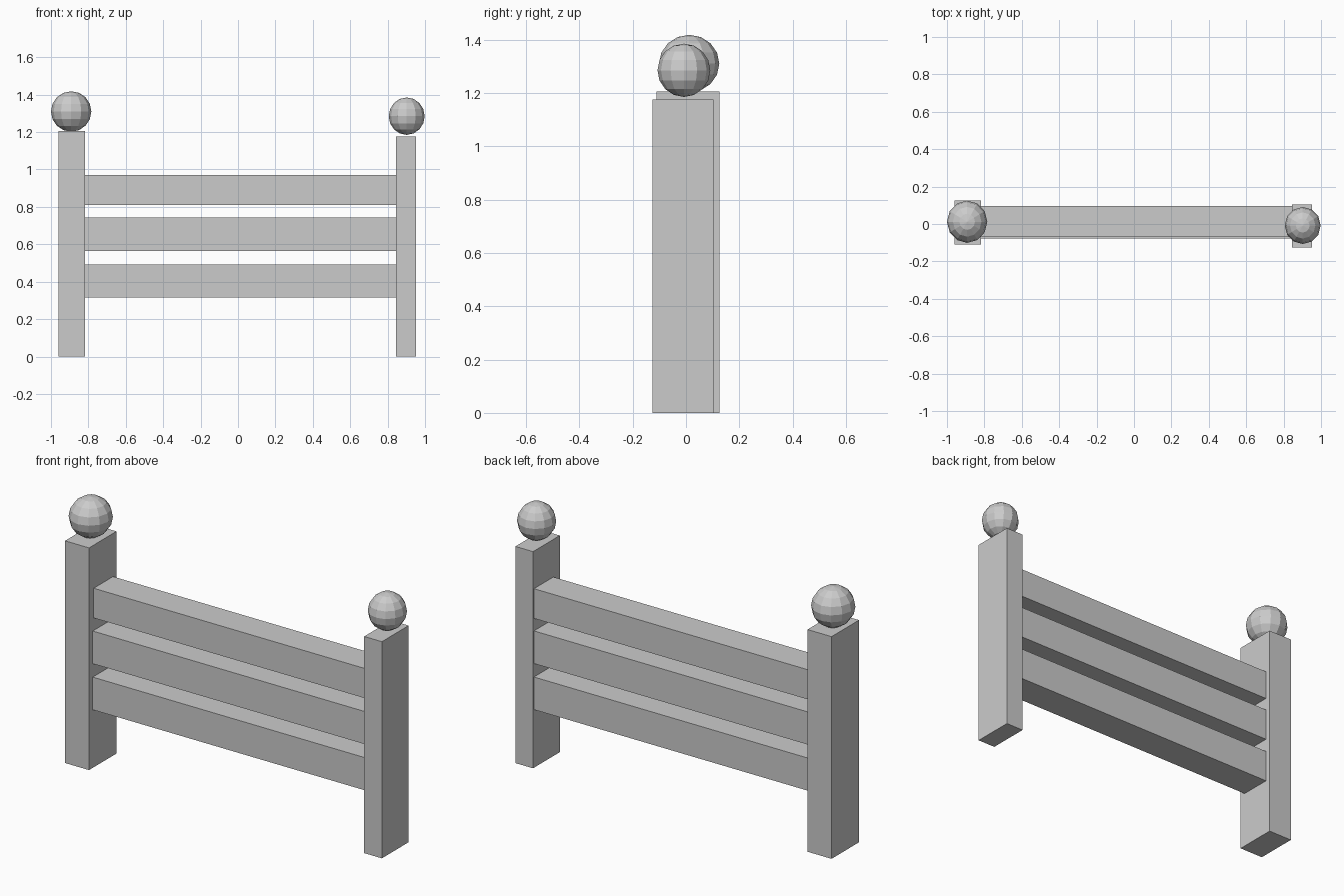
import bpy

if "Cube" in bpy.data.objects:
    bpy.data.objects.remove(bpy.data.objects["Cube"])


def box(name, lo, hi):
    """Plain box between two opposite corners."""
    bpy.ops.mesh.primitive_cube_add(size=1, location=[(a + b) / 2 for a, b in zip(lo, hi)])
    ob = bpy.context.object
    ob.name = name
    ob.scale = [b - a for a, b in zip(lo, hi)]
    bpy.ops.object.transform_apply(location=False, rotation=False, scale=True)
    return ob


def ball(name, centre, radii):
    """Low-poly faceted ball."""
    bpy.ops.mesh.primitive_uv_sphere_add(segments=12, ring_count=8, radius=1, location=centre)
    ob = bpy.context.object
    ob.name = name
    ob.scale = radii
    bpy.ops.object.transform_apply(location=False, rotation=False, scale=True)
    return ob


# Posts, the left one a little larger
box("left_post", (-0.961, -0.11, 0), (-0.817, 0.125, 1.205))
box("right_post", (0.845, -0.125, 0), (0.951, 0.104, 1.175))

# Ball finials resting on the posts
ball("left_finial", (-0.892, 0.012, 1.31), (0.108, 0.113, 0.108))
ball("right_finial", (0.902, -0.008, 1.285), (0.096, 0.099, 0.1))

# Three rails between the posts
for name, y0, z0, z1 in (("lower_rail", -0.078, 0.315, 0.492),
                         ("middle_rail", -0.078, 0.565, 0.742),
                         ("upper_rail", -0.07, 0.81, 0.971)):
    box(name, (-0.818, y0, z0), (0.846, 0.096, z1))
